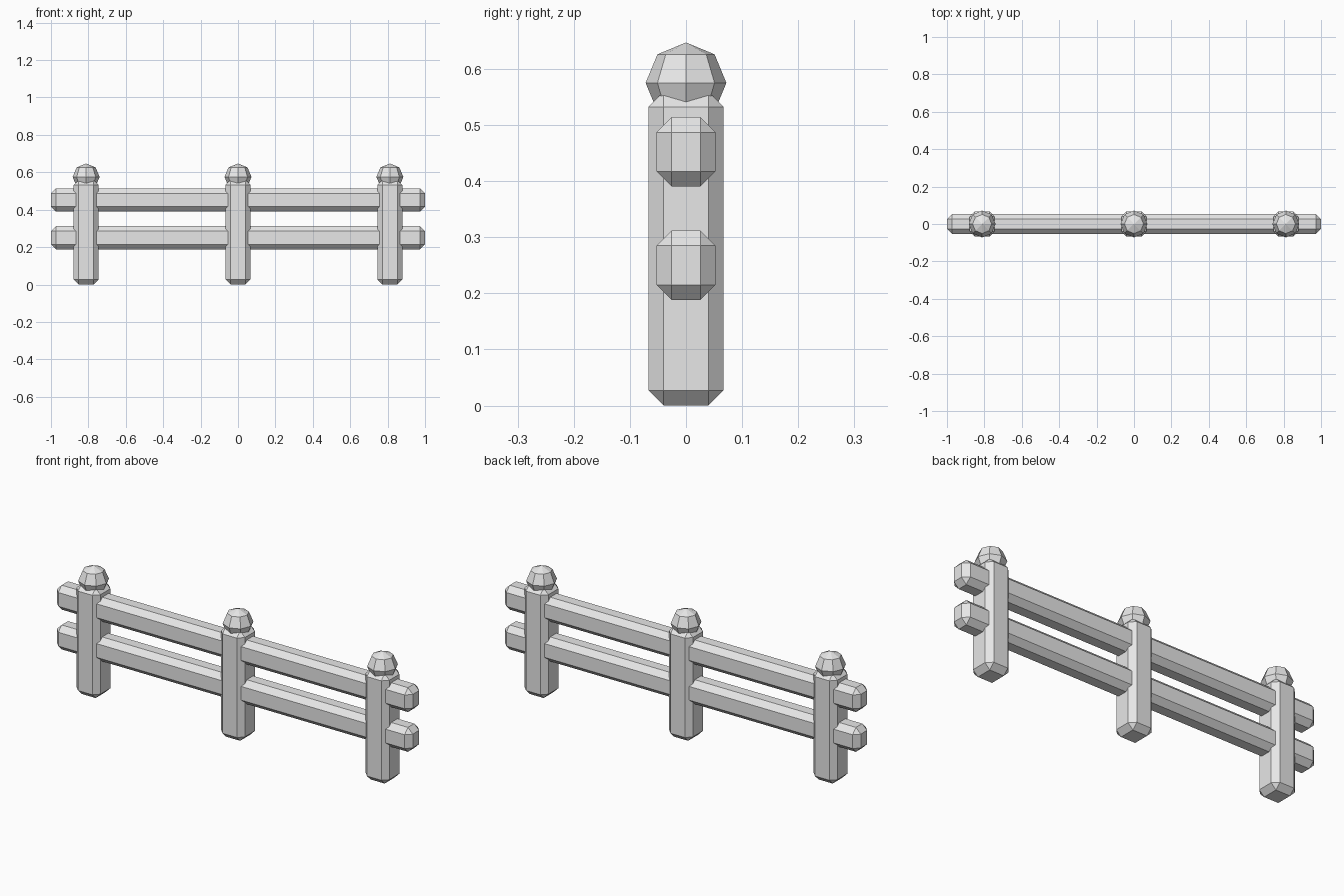
import bpy
import bmesh
from mathutils import Matrix, Vector

cube = bpy.data.objects.get("Cube")
if cube:
    bpy.data.objects.remove(cube, do_unlink=True)

# One plain grey for the whole fence
GREY = (0.8, 0.8, 0.8, 1.0)
grey = bpy.data.materials.new("light_grey")
grey.use_nodes = True
grey.diffuse_color = GREY
grey.node_tree.nodes["Principled BSDF"].inputs["Base Color"].default_value = GREY

CHAMFER = 0.027


def add_object(name, bm, location):
    mesh = bpy.data.meshes.new(name)
    bm.to_mesh(mesh)
    bm.free()
    mesh.materials.append(grey)
    obj = bpy.data.objects.new(name, mesh)
    obj.location = location
    bpy.context.collection.objects.link(obj)
    return obj


def chamfered_beam(name, size, location):
    bm = bmesh.new()
    bmesh.ops.create_cube(bm, size=1, matrix=Matrix.Diagonal(Vector((*size, 1))))
    bmesh.ops.bevel(bm, geom=bm.edges[:], offset=CHAMFER, segments=1,
                    profile=0.5, affect='EDGES')
    return add_object(name, bm, location)


def ball(name, radius, location):
    bm = bmesh.new()
    bmesh.ops.create_uvsphere(bm, u_segments=8, v_segments=4, radius=radius)
    return add_object(name, bm, location)


# Posts, each topped by a faceted ball
POST_WIDTH, POST_HEIGHT = 0.134, 0.559
for side, x in (("right", -0.812), ("middle", 0), ("left", 0.812)):
    chamfered_beam(f"{side}_post", (POST_WIDTH, POST_WIDTH, POST_HEIGHT),
                   (x, 0, POST_HEIGHT / 2))
    ball(f"{side}_post_ball", 0.072, (x, 0, 0.575))

# Two long rails running through the posts
for level, z in (("lower", 0.25), ("upper", 0.452)):
    chamfered_beam(f"{level}_rail", (2, 0.105, 0.124), (0, 0, z))
